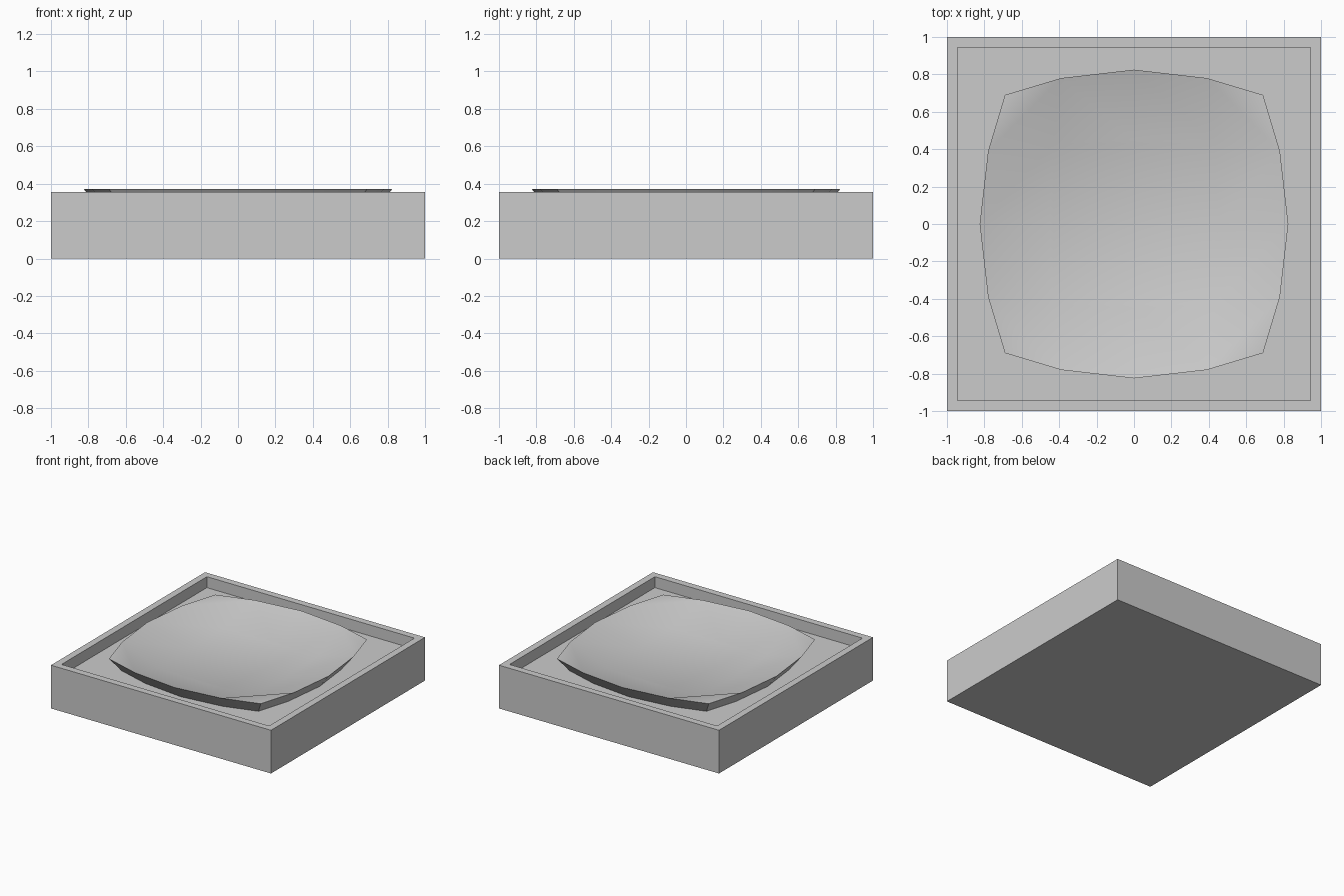
import bpy, bmesh

if "Cube" in bpy.data.objects:
    bpy.data.objects.remove(bpy.data.objects["Cube"])

def finish(name, bm, smooth=None):
    bmesh.ops.recalc_face_normals(bm, faces=bm.faces)
    me = bpy.data.meshes.new(name)
    bm.to_mesh(me)
    bm.free()
    ob = bpy.data.objects.new(name, me)
    bpy.context.collection.objects.link(ob)
    if smooth:
        bpy.ops.object.select_all(action='DESELECT')
        ob.select_set(True)
        bpy.context.view_layer.objects.active = ob
        bpy.ops.object.shade_smooth_by_angle(angle=smooth)
    return ob

# square tray: solid block with a shallow recess in its top
H, FLOOR = 0.355, 0.265
bm = bmesh.new()
bmesh.ops.create_cube(bm, size=2)
for v in bm.verts:
    v.co.z = H if v.co.z > 0 else 0
top = max(bm.faces, key=lambda f: f.calc_center_median().z)
bmesh.ops.inset_region(bm, faces=[top], thickness=0.08)
for v in top.verts:
    v.co.z = H
pocket = bmesh.ops.extrude_face_region(bm, geom=[top])
for v in pocket['geom']:
    if isinstance(v, bmesh.types.BMVert):
        v.co.z = FLOOR
if top.is_valid:
    bm.faces.remove(top)
finish('tray', bm)

# rounded square dish: flared outer wall, sloped bowl, flat middle
def ring(quarter, z, s=1.0):
    pts = []
    x_y = quarter
    for _ in range(4):
        pts += [(x * s, y * s, z) for x, y in x_y]
        x_y = [(-y, x) for x, y in x_y]
    return [bm.verts.new(p) for p in pts]

RIM = [(0.825, 0), (0.78, 0.39), (0.69, 0.69), (0.39, 0.78)]
INNER = [(0.45, 0), (0.43, 0.43)]
bm = bmesh.new()
base = ring(RIM, FLOOR, 0.9)
rim = ring(RIM, 0.372)
well = ring(INNER, 0.262 + 0.006)
for i in range(16):
    j = (i + 1) % 16
    bm.faces.new((base[i], base[j], rim[j], rim[i]))
for c in range(8):
    # even ring points face the sides, odd ones the corners
    a, b = well[c], well[(c + 1) % 8]
    i = c * 2
    r = [rim[i], rim[i + 1], rim[(i + 2) % 16]]
    if c % 2 == 0:
        bm.faces.new((a, r[0], r[1], b))
        bm.faces.new((b, r[1], rim[(i + 3) % 16]))
        bm.faces.new((r[1], r[2], rim[(i + 3) % 16]))
    else:
        bm.faces.new((a, r[1], r[2], b))
bm.faces.new(well)
bm.faces.new(base[::-1])
finish('dish', bm, 0.6)
